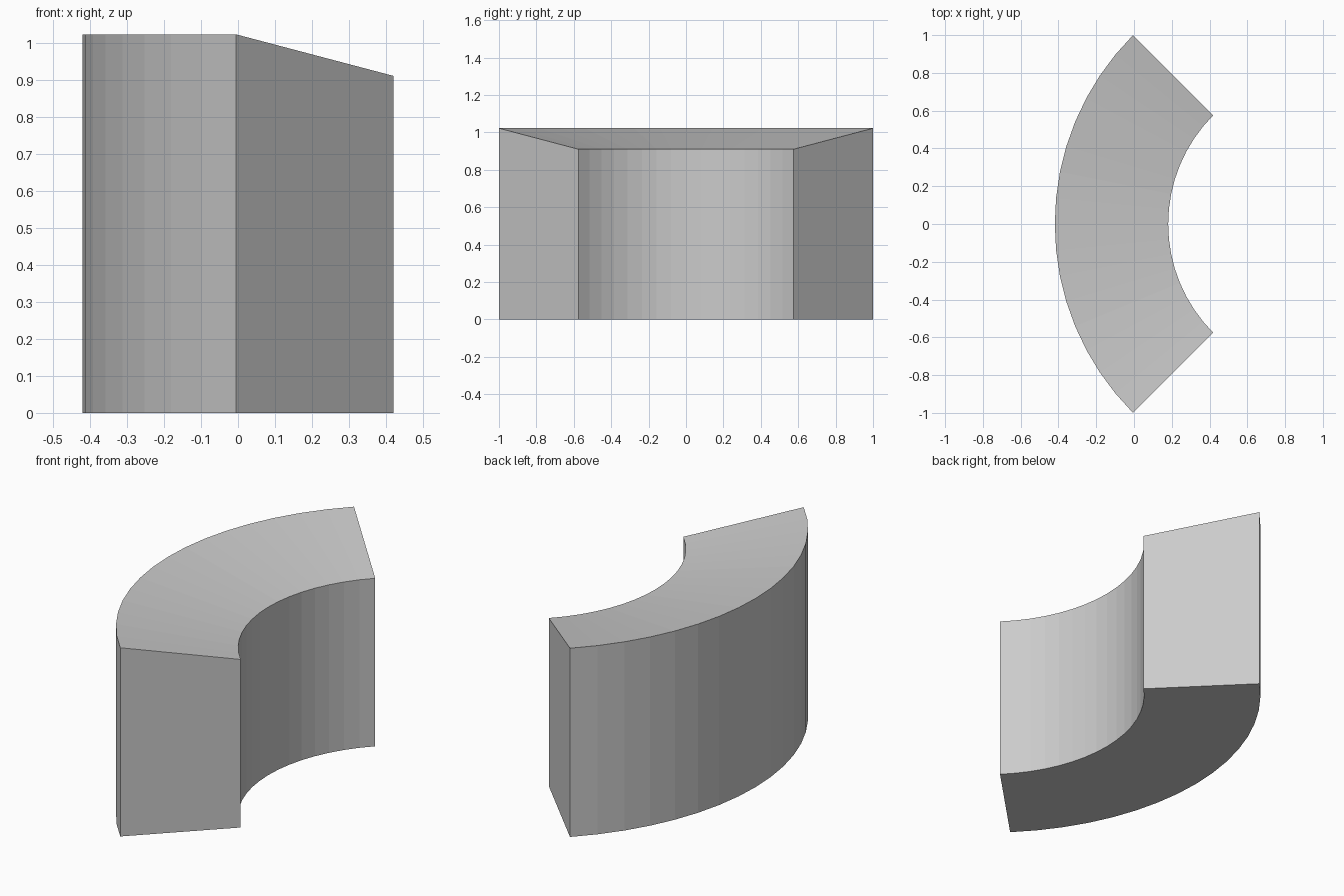
import bpy, bmesh
from math import radians, sqrt, pi
from mathutils import Vector

if "Cube" in bpy.data.objects:
    bpy.data.objects.remove(bpy.data.objects["Cube"])

R_OUT, R_IN = sqrt(2), 0.814      # arc radii
H_OUT, H_IN = 1.022, 0.91         # wall heights
SEGMENTS = 16                     # facets over the quarter turn
CENTRE_X = (R_OUT + R_IN * sqrt(0.5)) / 2

bm = bmesh.new()

# Cross-section with sloped top, placed at the start of the arc
profile = [(R_OUT, 0), (R_OUT, H_OUT), (R_IN, H_IN), (R_IN, 0)]
d = sqrt(0.5)
verts = [bm.verts.new((CENTRE_X - r * d, -r * d, z)) for r, z in profile]
start = bm.faces.new(verts)

# Sweep it a quarter turn, keeping both end caps
bmesh.ops.spin(bm, geom=[start], cent=Vector((CENTRE_X, 0, 0)), axis=Vector((0, 0, 1)),
               angle=-pi / 2, steps=SEGMENTS, use_duplicate=False)
if not any(f.is_valid and all(abs(v.co.y + (CENTRE_X - v.co.x)) < 1e-4 for v in f.verts)
           for f in bm.faces):
    bm.verts.ensure_lookup_table()
    bm.faces.new([v for v in bm.verts if abs(v.co.y + (CENTRE_X - v.co.x)) < 1e-4])
bmesh.ops.recalc_face_normals(bm, faces=bm.faces)

mesh = bpy.data.meshes.new("curved_block")
bm.to_mesh(mesh)
bm.free()
block = bpy.data.objects.new("curved_block", mesh)
bpy.context.collection.objects.link(block)
